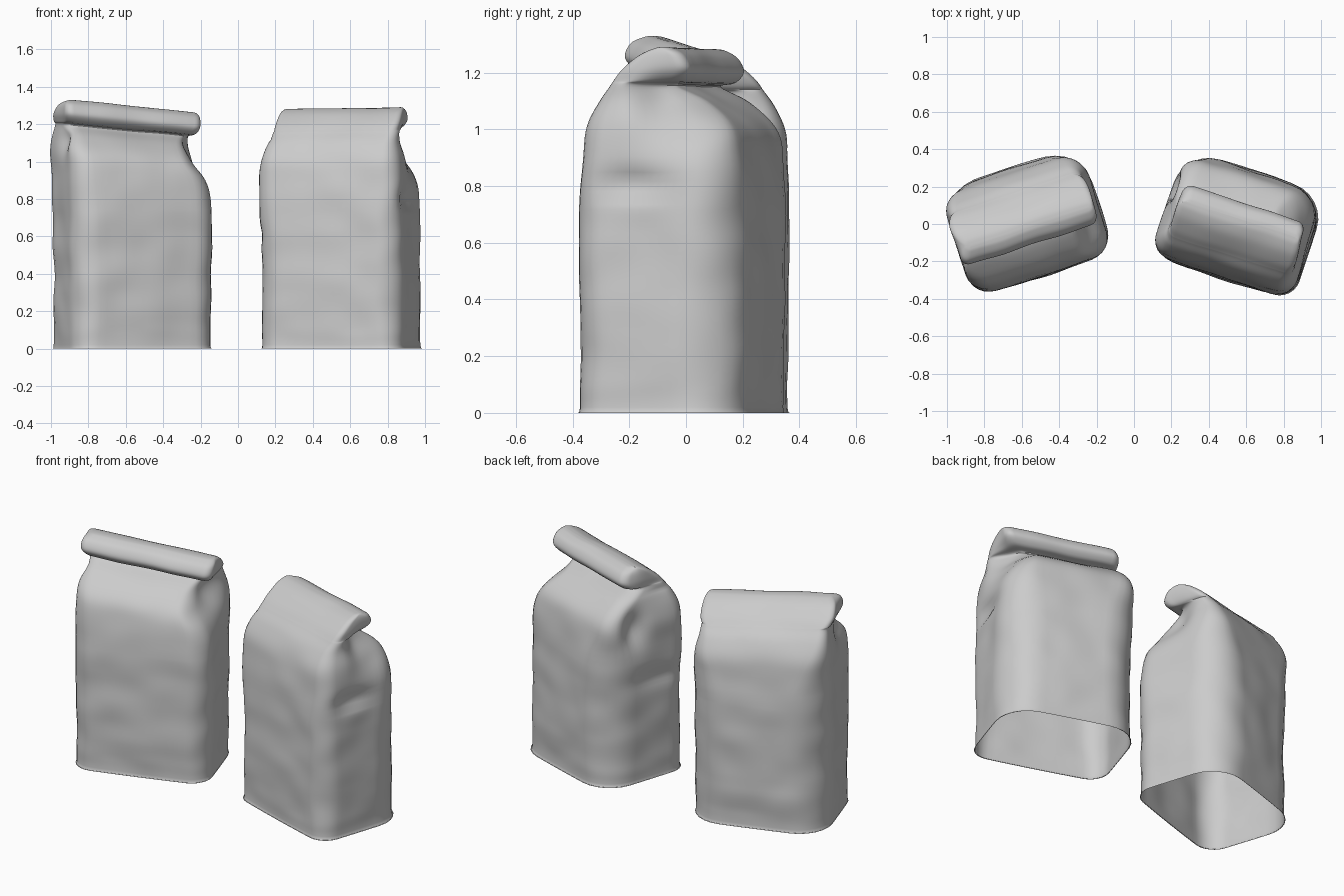
import bpy, bmesh, math
from mathutils import Vector, Matrix, noise

if "Cube" in bpy.data.objects:
    bpy.data.objects.remove(bpy.data.objects["Cube"])

# Shared side profile, ring by ring from the open base to the folded-over top
Z = [0, .05, .4, .75, .92, 1.03, 1.12, 1.175, 1.19, 1.23, 1.28, 1.305, 1.31]
FRONT = [-.293, -.285, -.288, -.288, -.275, -.24, -.14, -.04, -.09, -.12, -.10, -.06, -.035]
BACK = [.293, .285, .288, .288, .278, .26, .22, .175, .162, .125, .065, .01, -.025]
RAD = [.14, .14, .15, .14, .12, .10, .08, .06, .05, .045, .04, .03, .004]

# Half width of the smooth sheet behind the fold
SHEET = [.39, .385, .385, .39, .39, .38, .36, .355, .35, .35, .345, .335, .32]
# Pinched width below the fold: low end and high end of each bag's long axis
LEFT_LO = [-.39, -.385, -.385, -.39, -.39, -.39, -.385, -.38, -.39, -.40, -.39, -.36, -.33]
LEFT_HI = [.39, .385, .39, .39, .35, .28, .27, .32, .355, .37, .37, .36, .34]
RIGHT_LO = [-.40, -.39, -.39, -.385, -.35, -.28, -.21, -.24, -.30, -.335, -.34, -.33, -.31]
RIGHT_HI = [.39, .38, .385, .395, .405, .39, .37, .34, .34, .34, .33, .31, .28]

STEPS = 5


def spline(vals, i, t):
    p = [vals[min(max(i + k, 0), len(vals) - 1)] for k in (-1, 0, 1, 2)]
    return .5 * (2 * p[1] + (p[2] - p[0]) * t + (2 * p[0] - 5 * p[1] + 4 * p[2] - p[3]) * t * t
                 + (3 * p[1] - p[0] - 3 * p[2] + p[3]) * t ** 3)


def rounded_rect(u0, u1, v0, v1, rf, rb, corner=6, long=14, short=10):
    limit = (v1 - v0) * .48
    rf, rb = [max(min(r, limit), .001) for r in (rf, rb)]
    corners = [(u1 - rf, v0 + rf, -90, rf), (u1 - rb, v1 - rb, 0, rb),
               (u0 + rb, v1 - rb, 90, rb), (u0 + rf, v0 + rf, 180, rf)]
    arcs = []
    for cu, cv, a, r in corners:
        arcs.append([Vector((cu + r * math.cos(math.radians(a + 90 * k / corner)),
                             cv + r * math.sin(math.radians(a + 90 * k / corner)))) for k in range(corner + 1)])
    pts = []
    for k in range(4):
        n = short if k % 2 == 0 else long
        pts += arcs[k]
        a, b = arcs[k][-1], arcs[(k + 1) % 4][0]
        pts += [a.lerp(b, j / n) for j in range(1, n)]
    return pts


def bump(x, centre, width):
    return math.exp(-((x - centre) / width) ** 2)


def make_bag(name, lo, hi, location, angle, height, tilt, round_front, round_back, dents, seed):
    bm = bmesh.new()
    rings = []
    for i in range(len(Z) - 1):
        n = STEPS * 3 if Z[i + 1] - Z[i] > .2 else STEPS
        last = i == len(Z) - 2
        for k in range(n + (1 if last else 0)):
            t = k / n
            z, u0, u1, v0, v1, r, sheet = [spline(c, i, t) for c in (Z, lo, hi, FRONT, BACK, RAD, SHEET)]
            z = max(z, 0)
            up = min(1, max(0, (z - .85) / .25))
            rf = r * (round_front * (1 - up) + up)
            rb = r * (round_back * (1 - up) + up * .8)
            w0, w1 = min(u0, -sheet), max(u1, sheet)
            mid, half_v = (v0 + v1) / 2, max((v1 - v0) / 2, .01)
            ring = []
            for u, v in rounded_rect(w0, w1, v0, v1, rf, rb):
                # pinch the ends under the fold but leave the sheet behind it full width
                s = min(1, max(0, (v - v0) / (v1 - v0) / .75))
                s = s * s * (3 - 2 * s)
                ratio = u0 / w0 if u < 0 else u1 / w1
                # soft belly on the broad faces and the ends
                belly = .022 * min(1, .3 + z / .3) * max(0, 1 - z / 1.2)
                e = (v - mid) / half_v
                v += belly * e * max(0, 1 - (u / .39) ** 2)
                u *= (ratio + (1 - ratio) * s) * (1 + belly * 1.3 * (1 - e * e))
                # creased gusset dents in the ends
                for side, zc, vc, depth, zw, vw in dents:
                    if u * side > 0:
                        edge = min(1, max(0, (abs(u) / .38 - .6) / .4))
                        u -= side * depth * edge * bump(z, zc, zw) * bump(v, vc, vw)
                # paper wrinkles
                w = noise.noise_vector(Vector((u * 5 + seed, v * 5, z * 6))) * .009 * min(1, z / .1)
                lift = tilt * u * min(1, max(0, (z - .8) / .4))
                ring.append(bm.verts.new((u + w.x, v + w.y, z * height + lift + w.z * .4 * min(1, z))))
            rings.append(ring)
    for a, b in zip(rings, rings[1:]):
        for j in range(len(a)):
            m = (j + 1) % len(a)
            bm.faces.new((a[j], a[m], b[m], b[j]))
    bm.faces.new(rings[-1])
    mesh = bpy.data.meshes.new(name)
    bm.to_mesh(mesh)
    bm.free()
    mesh.transform(Matrix.Translation(location) @ Matrix.Rotation(math.radians(angle), 4, 'Z'))
    ob = bpy.data.objects.new(name, mesh)
    bpy.context.collection.objects.link(ob)
    bpy.ops.object.select_all(action='DESELECT')
    ob.select_set(True)
    bpy.context.view_layer.objects.active = ob
    bpy.ops.object.shade_smooth_by_angle(angle=math.radians(50))
    return ob


# Left bag: fold hangs over the front
make_bag("left_paper_bag", LEFT_LO, LEFT_HI, (-.575, .01, 0), 18, .99, -.10, .8, 1.3,
         [(1, 1.08, -.04, .05, .08, .08), (-1, 1.1, -.05, .03, .07, .07)], 3)

# Right bag: turned round so the fold hangs over the back
make_bag("right_paper_bag", RIGHT_LO, RIGHT_HI, (.56, -.005, 0), 162, .98, -.015, 1.3, .75,
         [(-1, .82, .06, .035, .05, .12), (-1, 1.12, -.02, .04, .07, .06),
          (1, .95, -.08, .05, .1, .07), (1, .62, .1, .015, .05, .15)], 11)
